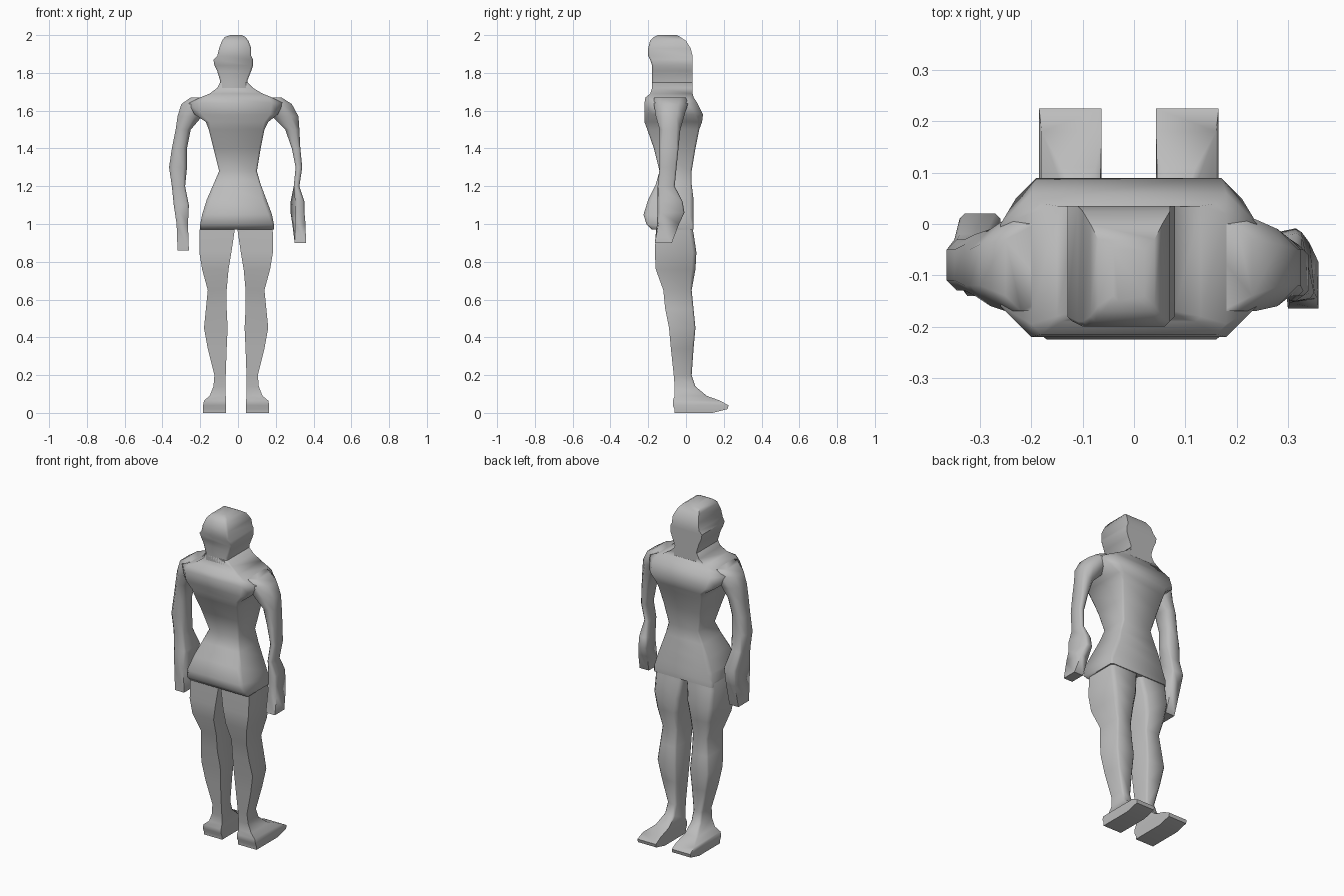
import bpy
import bmesh
import math
from mathutils import Vector, Matrix

old = bpy.data.objects.get("Cube")
if old:
    bpy.data.objects.remove(old, do_unlink=True)

# One plain grey for the whole figure
grey = bpy.data.materials.new("plain_grey")
grey.use_nodes = True
shade = (0.5, 0.5, 0.5, 1)
grey.diffuse_color = shade
grey.node_tree.nodes["Principled BSDF"].inputs["Base Color"].default_value = shade


def level(z, left, right, back, front, front_cut=0, back_cut=0, turn=0):
    """One horizontal cross-section in centimetres: a box outline with cut corners."""
    middle = Vector(((left + right) / 2, (back + front) / 2, z))
    half_x, half_y = (right - left) / 2, (front - back) / 2
    spin = Matrix.Rotation(math.radians(turn), 3, "Z")
    ring = []
    for sx, sy in ((1, 1), (-1, 1), (-1, -1), (1, -1)):
        cut = front_cut if sy > 0 else back_cut
        near_y = Vector((sx * half_x, sy * (half_y - cut), 0))
        near_x = Vector((sx * (half_x - cut), sy * half_y, 0))
        pair = (near_y, near_x) if sx * sy > 0 else (near_x, near_y)
        ring += [middle + spin @ p for p in pair]
    return [p / 100 for p in ring]


def rounded(cut, **box):
    """A cross-section with all four corners cut alike."""
    return level(front_cut=cut, back_cut=cut, **box)


def loft(name, rings, angle=50, mirror_about=None):
    """Join the rings into a closed skin, optionally mirrored across a plane."""
    if mirror_about is not None:
        rings = [[Vector((2 * mirror_about - p.x, p.y, p.z)) for p in r] for r in rings]
    bm = bmesh.new()
    loops = [[bm.verts.new(p) for p in ring] for ring in rings]
    for upper, lower in zip(loops, loops[1:]):
        count = len(upper)
        for i in range(count):
            j = (i + 1) % count
            bm.faces.new((upper[i], upper[j], lower[j], lower[i]))
    bm.faces.new(loops[0])
    bm.faces.new(loops[-1])
    bmesh.ops.remove_doubles(bm, verts=bm.verts, dist=0.0001)
    bmesh.ops.recalc_face_normals(bm, faces=bm.faces)
    mesh = bpy.data.meshes.new(name)
    bm.to_mesh(mesh)
    bm.free()
    mesh.materials.append(grey)
    obj = bpy.data.objects.new(name, mesh)
    bpy.context.collection.objects.link(obj)
    bpy.ops.object.select_all(action="DESELECT")
    obj.select_set(True)
    bpy.context.view_layer.objects.active = obj
    bpy.ops.object.shade_smooth_by_angle(angle=math.radians(angle))
    return obj


# Head and neck: flat face leaning back at the brow, softened back, ridge at the ears
loft("head", [
    level(z=200, left=-4, right=2, back=-15, front=-5, back_cut=1),
    level(z=199, left=-7, right=4, back=-17, front=-3, back_cut=1),
    level(z=197, left=-8.5, right=5.5, back=-19, front=0, back_cut=1),
    level(z=193, left=-10, right=7, back=-20, front=2.5, back_cut=1),
    level(z=189, left=-11, right=7, back=-20, front=3.5, back_cut=1),
    level(z=187, left=-13, right=8, back=-19, front=3.5, back_cut=1),
    level(z=184, left=-12.5, right=8, back=-18, front=3.5, back_cut=1),
    level(z=181, left=-11, right=7, back=-18, front=3.5, back_cut=1),
    level(z=176, left=-9.5, right=5, back=-18, front=3.5, back_cut=1),
    level(z=170, left=-9.5, right=5.5, back=-18, front=3.5, back_cut=1),
])

# Torso from the base of the neck to the hips
loft("torso", [
    level(z=175, left=-9.5, right=5, back=-18, front=3.4, back_cut=1),
    level(z=172, left=-11, right=8, back=-18, front=3.4, back_cut=1),
    level(z=169, left=-15, right=13, back=-19, front=3.5, back_cut=1),
    rounded(2, z=167, left=-20, right=18, back=-21.5, front=4),
    rounded(6, z=164, left=-26, right=24, back=-22, front=6),
    rounded(4, z=158, left=-23, right=21, back=-22, front=9),
    rounded(2, z=154, left=-17, right=16, back=-22, front=8.5),
    rounded(1, z=150, left=-15.5, right=14, back=-20.5, front=7),
    rounded(1, z=140, left=-13, right=12, back=-17, front=5),
    rounded(1, z=128, left=-10, right=10, back=-14, front=3),
    rounded(1, z=121, left=-13, right=12, back=-16, front=3),
    rounded(2, z=113, left=-16.5, right=15, back=-20, front=4),
    rounded(2, z=105, left=-19, right=18, back=-22.5, front=4),
    rounded(1, z=100, left=-20, right=19, back=-21, front=4),
    rounded(1, z=97, left=-20, right=19, back=-18, front=4),
], angle=70)

# Legs with feet: soft at the front, square behind; the second is a mirror
leg = [
    level(z=99, left=-0.5, right=18, back=-16, front=3, front_cut=1),
    level(z=95, left=0, right=18.5, back=-16, front=4, front_cut=2),
    level(z=85, left=1.5, right=18.5, back=-16.5, front=5.5, front_cut=2),
    level(z=76, left=3, right=17, back=-16, front=5, front_cut=2),
    level(z=65, left=4, right=14, back=-12, front=3, front_cut=1),
    level(z=55, left=4, right=15, back=-11, front=4, front_cut=1),
    level(z=45, left=3.5, right=16, back=-9, front=5, front_cut=1),
    level(z=34, left=4, right=14, back=-8, front=4, front_cut=1),
    level(z=20, left=4.5, right=10.5, back=-6.5, front=3, front_cut=1),
    level(z=14, left=4.5, right=11, back=-6, front=5, front_cut=1),
    level(z=9, left=4.5, right=13, back=-6, front=11, front_cut=1),
    level(z=6.5, left=4.3, right=16, back=-7, front=18),
    level(z=4, left=4.3, right=16.5, back=-7, front=22.5),
    level(z=2, left=4.3, right=16.5, back=-6, front=22),
    level(z=0, left=4.3, right=16.5, back=-6, front=14),
]
loft("left_leg", leg)
loft("right_leg", leg, mirror_about=-0.01)

# Arms grow out of the shoulders; the two differ in pose, with flat hands
loft("left_arm", [
    rounded(3, z=167, left=14, right=23, back=-17, front=0),
    rounded(5, z=163.5, left=14, right=28.5, back=-17, front=1),
    rounded(4, z=157, left=18, right=32, back=-16, front=-1),
    rounded(2, z=150, left=25, right=32.5, back=-14, front=-3),
    rounded(1, z=140, left=28.5, right=33, back=-14, front=-4),
    rounded(1, z=130, left=30.5, right=34, back=-14, front=-5),
    rounded(1, z=120, left=29.5, right=32.5, back=-15, front=-6),
    rounded(1, z=112, left=29, right=34, back=-15, front=-2, turn=12),
    rounded(1, z=106, left=29, right=34, back=-15, front=-1, turn=12),
    rounded(0, z=100, left=29.5, right=35, back=-15, front=-4, turn=8),
    rounded(0, z=90, left=30, right=36, back=-16.5, front=-7.5),
], angle=60)
loft("right_arm", [
    rounded(3, z=167, left=-25, right=-16, back=-17, front=0),
    rounded(5, z=163.5, left=-30, right=-16, back=-17, front=1),
    rounded(4, z=157, left=-32, right=-19, back=-16, front=-1),
    rounded(2, z=150, left=-33, right=-25, back=-14, front=-2),
    rounded(2, z=140, left=-35, right=-27, back=-13, front=-3),
    rounded(2, z=130, left=-36.5, right=-27, back=-13, front=-3),
    rounded(1, z=120, left=-35, right=-28, back=-12, front=-2),
    rounded(1, z=110, left=-34, right=-26, back=-13, front=2),
    rounded(0, z=100, left=-32.5, right=-26.5, back=-14, front=0),
    rounded(0, z=86, left=-32, right=-26, back=-14, front=-4),
], angle=60)
